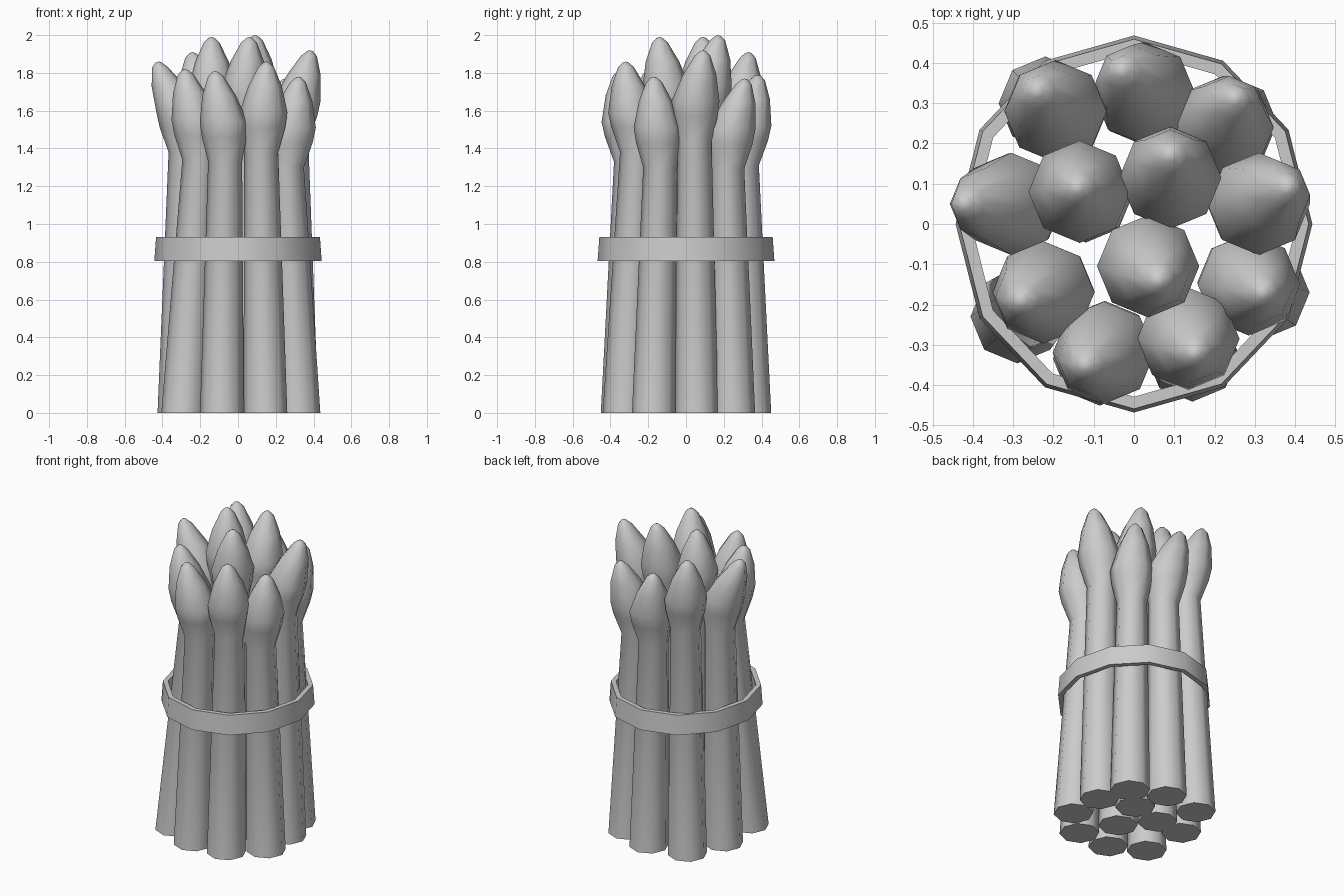
import bpy, bmesh
from math import sin, cos, tau, radians
from mathutils import Vector

if "Cube" in bpy.data.objects:
    bpy.data.objects.remove(bpy.data.objects["Cube"])

# Single plain grey for everything
grey = bpy.data.materials.new("plain_grey")
grey.use_nodes = True
colour = (0.6, 0.6, 0.6, 1)
grey.diffuse_color = colour
grey.node_tree.nodes["Principled BSDF"].inputs["Base Color"].default_value = colour


def finish(name, bm, angle):
    """Turn a bmesh into a smooth-shaded object with sharp edges kept."""
    bmesh.ops.recalc_face_normals(bm, faces=bm.faces)
    mesh = bpy.data.meshes.new(name)
    bm.to_mesh(mesh)
    bm.free()
    mesh.materials.append(grey)
    obj = bpy.data.objects.new(name, mesh)
    bpy.context.collection.objects.link(obj)
    bpy.ops.object.select_all(action='DESELECT')
    obj.select_set(True)
    bpy.context.view_layer.objects.active = obj
    bpy.ops.object.shade_smooth_by_angle(angle=radians(angle))
    return obj


def ring(bm, centre, rx, ry, sides):
    return [bm.verts.new((centre[0] + rx * cos(tau * i / sides),
                          centre[1] + ry * sin(tau * i / sides),
                          centre[2])) for i in range(sides)]


def bridge(bm, a, b):
    n = len(a)
    for i in range(n):
        j = (i + 1) % n
        bm.faces.new((a[i], a[j], b[j], b[i]))


# Bud profile above the neck: (depth below tip, radius, blend from head to tip)
BUD = [(0.35, 0.119, -0.35), (0.27, 0.127, 0), (0.13, 0.089, 0.55),
       (0.03, 0.042, 0.93), (0.005, 0.016, 1)]
NECK_DEPTH = 0.48


def spear(name, base, head, tip):
    """Tapered eight-sided stem with a pointed bud leaning towards its tip."""
    bm = bmesh.new()
    base = Vector((*base, 0))
    tip = Vector(tip)
    head = Vector((*head, tip.z))
    neck = head * 0.91
    neck.z = tip.z - NECK_DEPTH
    loops = [ring(bm, base, 0.116, 0.116, 8), ring(bm, neck, 0.09, 0.09, 8)]
    for depth, radius, blend in BUD:
        centre = head.lerp(tip, blend) if blend >= 0 else head.lerp(neck, -blend)
        centre.z = tip.z - depth
        loops.append(ring(bm, centre, radius, radius, 8))
    for a, b in zip(loops, loops[1:]):
        bridge(bm, a, b)
    bm.faces.new(loops[0])
    point = bm.verts.new(tip)
    top = loops[-1]
    for i in range(8):
        bm.faces.new((top[i], top[(i + 1) % 8], point))
    finish(name, bm, 60)


# Base, bud centre and tip of each spear
SPEARS = [
    ((-.22, .30), (-.195, .28), (-.24, .33, 1.91)),
    ((.03, .335), (.025, .325), (-.03, .38, 1.79)),
    ((.24, .25), (.22, .24), (.25, .31, 1.77)),
    ((-.31, .06), (-.305, .05), (-.42, .05, 1.86)),
    ((-.12, .07), (-.135, .08), (-.14, .09, 1.99)),
    ((.09, .12), (.09, .115), (.09, .17, 2)),
    ((.31, .055), (.31, .05), (.38, .09, 1.92)),
    ((-.29, -.23), (-.225, -.17), (-.28, -.19, 1.82)),
    ((.03, -.11), (.035, -.105), (.06, -.14, 1.99)),
    ((.32, -.17), (.285, -.15), (.32, -.17, 1.78)),
    ((-.085, -.335), (-.075, -.32), (-.12, -.35, 1.81)),
    ((.145, -.325), (.135, -.285), (.15, -.32, 1.86)),
]
for number, parts in enumerate(SPEARS, 1):
    spear(f"spear_{number}", *parts)

# Twelve-sided band around the bunch, slightly wider at the bottom
bm = bmesh.new()
low, high, wall = 0.805, 0.93, 0.03
loops = [ring(bm, (0, 0, z), r - inset, r + 0.025 - inset, 12)
         for z, r, inset in ((low, 0.443, 0), (high, 0.434, 0),
                             (high, 0.434, wall), (low, 0.443, wall))]
for k in range(4):
    bridge(bm, loops[k], loops[(k + 1) % 4])
finish("tie_band", bm, 40)
